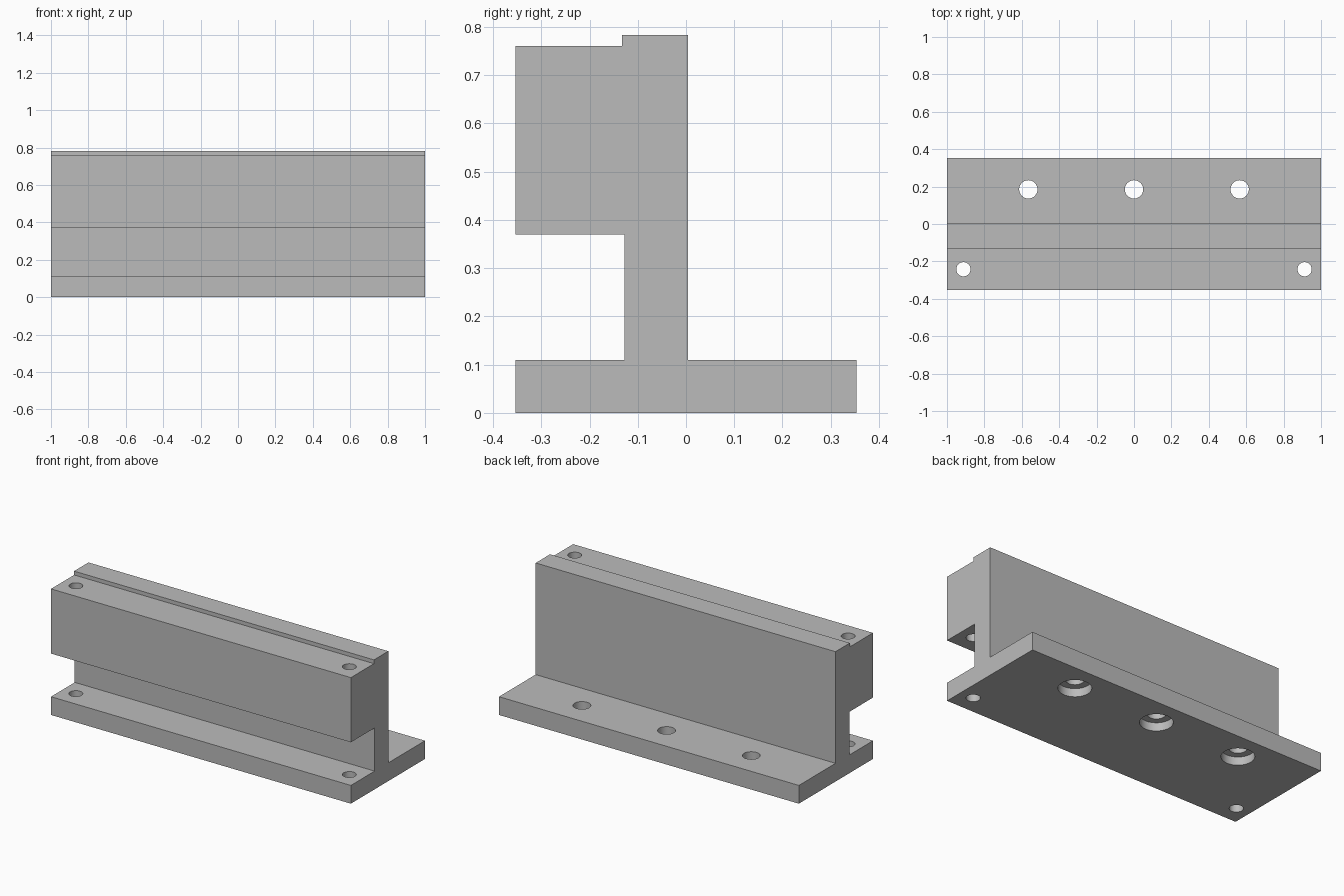
import bpy
import bmesh

default = bpy.data.objects.get("Cube")
if default:
    bpy.data.objects.remove(default, do_unlink=True)

# Single plain grey finish
grey = bpy.data.materials.new("grey_metal")
grey.use_nodes = True
colour = (0.5, 0.5, 0.5, 1)
grey.diffuse_color = colour
grey.node_tree.nodes["Principled BSDF"].inputs["Base Color"].default_value = colour

# Rail section in (y, z), extruded along x
BACK, FRONT = 0.353, -0.353
BASE_TOP, CLAMP_BOTTOM, CLAMP_TOP, LIP_TOP = 0.11, 0.37, 0.76, 0.783
WEB_BACK, WEB_FRONT, LIP_FRONT = 0.004, -0.127, -0.133
section = [
    (FRONT, 0), (BACK, 0), (BACK, BASE_TOP), (WEB_BACK, BASE_TOP),
    (WEB_BACK, LIP_TOP), (LIP_FRONT, LIP_TOP), (LIP_FRONT, CLAMP_TOP),
    (FRONT, CLAMP_TOP), (FRONT, CLAMP_BOTTOM), (WEB_FRONT, CLAMP_BOTTOM),
    (WEB_FRONT, BASE_TOP), (FRONT, BASE_TOP),
]
bm = bmesh.new()
end = bm.faces.new([bm.verts.new((-1, y, z)) for y, z in section])
grown = bmesh.ops.extrude_face_region(bm, geom=[end])["geom"]
bmesh.ops.translate(bm, vec=(2, 0, 0),
                    verts=[v for v in grown if isinstance(v, bmesh.types.BMVert)])
bmesh.ops.recalc_face_normals(bm, faces=bm.faces)
mesh = bpy.data.meshes.new("mounting_rail")
bm.to_mesh(mesh)
bm.free()
mesh.materials.append(grey)
rail = bpy.data.objects.new("mounting_rail", mesh)
bpy.context.collection.objects.link(rail)


def drill(x, y, radius, bottom, top):
    """Cut a vertical round hole through the rail."""
    bpy.ops.mesh.primitive_cylinder_add(
        vertices=48, radius=radius, depth=top - bottom,
        location=(x, y, (top + bottom) / 2))
    cutter = bpy.context.object
    cutter.name = "hole_cutter"
    cutter.hide_render = True
    cutter.data.materials.append(grey)
    cut = rail.modifiers.new("hole", "BOOLEAN")
    cut.operation = "DIFFERENCE"
    cut.solver = "EXACT"
    cut.object = cutter
    bpy.context.view_layer.objects.active = rail
    bpy.ops.object.modifier_apply(modifier=cut.name)
    bpy.data.objects.remove(cutter, do_unlink=True)


# Counterbored bolt holes along the back flange
for x in (-0.565, 0, 0.565):
    drill(x, 0.185, 0.049, -0.1, 0.2)
    drill(x, 0.185, 0.09, -0.1, 0.05)

# Pin holes through the clamp and the front flange
for x in (-0.912, 0.912):
    drill(x, -0.242, 0.038, -0.1, 1)

# Smooth hole walls with crisp edges
bpy.ops.object.select_all(action="DESELECT")
rail.select_set(True)
bpy.context.view_layer.objects.active = rail
bpy.ops.object.shade_smooth_by_angle()
